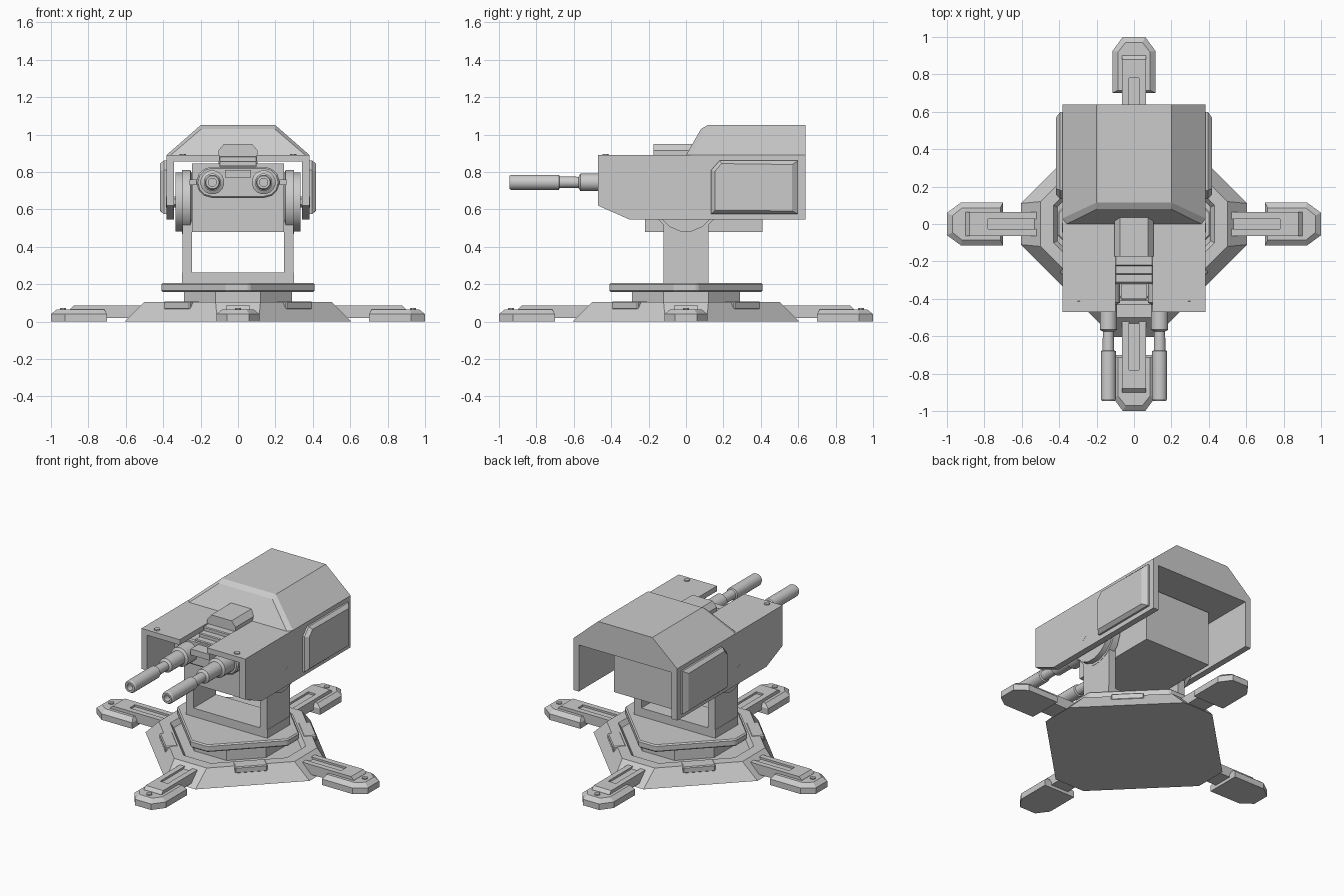
import bpy, bmesh, math
from mathutils import Matrix, Vector

if "Cube" in bpy.data.objects:
    bpy.data.objects.remove(bpy.data.objects["Cube"])


def finish(name, bm, bevel=0):
    bmesh.ops.recalc_face_normals(bm, faces=bm.faces)
    me = bpy.data.meshes.new(name)
    bm.to_mesh(me)
    bm.free()
    ob = bpy.data.objects.new(name, me)
    bpy.context.collection.objects.link(ob)
    if bevel:
        m = ob.modifiers.new("Bevel", 'BEVEL')
        m.width, m.segments, m.limit_method = bevel, 1, 'ANGLE'
    return ob


def loft(name, rings, bevel=0):
    """Skin a list of equal-length closed rings and cap both ends."""
    bm = bmesh.new()
    vs = [[bm.verts.new(p) for p in r] for r in rings]
    n = len(vs[0])
    for a, b in zip(vs, vs[1:]):
        for i in range(n):
            bm.faces.new((a[i], a[(i + 1) % n], b[(i + 1) % n], b[i]))
    bm.faces.new(vs[0])
    bm.faces.new(vs[-1])
    return finish(name, bm, bevel)


def at(axis, p, d):
    return {'x': (d, p[0], p[1]), 'y': (p[0], d, p[1]), 'z': (p[0], p[1], d)}[axis]


def prism(name, pts, axis, a, b, bevel=0):
    return loft(name, [[at(axis, p, d) for p in pts] for d in (a, b)], bevel)


def box(name, x, y, z, bevel=0):
    return prism(name, [(x[0], y[0]), (x[1], y[0]), (x[1], y[1]), (x[0], y[1])], 'z', *z, bevel)


def octagon(r, c):
    return [(r, -c), (r, c), (c, r), (-c, r), (-r, c), (-r, -c), (-c, -r), (c, -r)]


def lathe(name, axis, centre, steps, n=16):
    """Stepped round part: steps are (distance along axis, radius)."""
    ring = [(math.cos((i + .5) * math.tau / n), math.sin((i + .5) * math.tau / n)) for i in range(n)]
    ob = loft(name, [[at(axis, (centre[0] + r * u, centre[1] + r * v), d) for u, v in ring]
                     for d, r in steps])
    with bpy.context.temp_override(active_object=ob, object=ob, selected_objects=[ob],
                                   selected_editable_objects=[ob]):
        bpy.ops.object.shade_smooth_by_angle(angle=math.radians(30))
    return ob


def turn(ob, deg):
    ob.data.transform(Matrix.Rotation(math.radians(deg), 4, 'Z'))


# base plate with sunken top
loft("base_plate", [[at('z', p, z) for p in octagon(r, c)] for r, c, z in
                    ((.605, .11, 0), (.5, .12, .105), (.43, .1, .105), (.41, .09, .075))])
for k in range(4):
    turn(box("base_pad", (.385, .465), (-.1, .1), (.065, .108), .006), 45 + 90 * k)

# four legs with grooved arms and chamfered feet
for k in range(4):
    foot = [(.7, -.115), (.925, -.115), (1, -.06), (1, .06), (.925, .115), (.7, .115)]
    top = [(.715, -.085), (.92, -.085), (.97, -.045), (.97, .045), (.92, .085), (.715, .085)]
    parts = [
        loft("foot", [[at('z', p, 0) for p in foot], [at('z', p, .04) for p in foot],
                      [at('z', p, .064) for p in top]]),
        box("leg_arm", (.4, .8), (-.065, .065), (.02, .072)),
        prism("leg_arm_end", [(.78, .02), (.9, .02), (.9, .065), (.88, .085), (.78, .085)],
              'y', -.065, .065),
        lathe("foot_bolt", 'z', (.935, 0), [(.05, .018), (.072, .018)], 8)]
    parts += [box("leg_rail", (.45, .78), (min(s * .028, s * .065), max(s * .028, s * .065)),
                  (.05, .085)) for s in (-1, 1)]
    for p in parts:
        turn(p, 90 * k)

# turntable
prism("turntable_neck", octagon(.29, .12), 'z', .07, .158)
prism("turntable_disc", octagon(.41, .06), 'z', .158, .206, .008)

# yoke
box("yoke_floor", (-.3, .3), (-.12, .12), (.2, .262))
for s in (-1, 1):
    prism("yoke_column", [(-.12, .2), (.12, .2), (.12, .72), (-.12, .72)], 'x', s * .245, s * .298)
    lathe("yoke_pivot", 'x', (0, .64), [(s * .245, .15), (s * .255, .175), (s * .3, .175),
                                        (s * .3, .16), (s * .335, .16)])
    lathe("pivot_pin", 'x', (-.02, .64), [(s * .32, .03), (s * .384, .03)], 6)

# inner gun housing
box("gun_housing", (-.245, .245), (-.22, .41), (.48, .845))

# barrel mount, capsule outline
cap = [(.14 * s + .083 * math.cos(a), .745 + .083 * math.sin(a))
       for s, o in ((1, -90), (-1, 90)) for a in [math.radians(o + 30 * i) for i in range(7)]]
prism("barrel_mount", cap, 'y', -.2, -.32, .008)
box("mount_bar", (-.26, .26), (-.3, -.24), (.73, .76))

# twin barrels
for s in (-1, 1):
    lathe("barrel", 'y', (.137 * s, .745), [
        (-.3, .064), (-.42, .064), (-.43, .047), (-.565, .047), (-.575, .03), (-.675, .032),
        (-.68, .041), (-.935, .041), (-.945, .035), (-.945, .022), (-.9, .022)])

# sensor block and stepped slats in the gap
prism("sensor_block", [(-.105, .83), (.105, .83), (.105, .915), (.075, .95), (-.075, .95),
                       (-.105, .915)], 'y', -.175, .04)
for i in range(3):
    box("step_slat", (-.1, .1), (-.225 - .045 * i, -.17 - .045 * i), (.78, .885 - .025 * i), .005)
box("slat_tongue", (-.07, .07), (-.4, -.25), (.77, .81))

# armour shell: side plates, front top plates, bolts
side = [(-.47, .89), (-.47, .62), (-.3, .545), (.64, .545), (.64, .89)]
for s in (-1, 1):
    prism("side_armour", side, 'x', s * .342, s * .383)
    box("front_top_armour", sorted((s * .1, s * .36)), (-.47, .06), (.855, .89))
    lathe("armour_bolt", 'z', (.295 * s, -.43), [(.88, .02), (.897, .018)], 8)
    # bulged side panel
    outer = [(.135, .575), (.135, .81), (.18, .862), (.6, .862), (.6, .575)]
    inner = [(.155, .595), (.155, .805), (.19, .845), (.568, .84), (.568, .592)]
    loft("side_panel", [[at('x', p, s * .375) for p in outer], [at('x', p, s * .395) for p in outer],
                        [at('x', p, s * .417) for p in inner]])

# rear hood, solid with flat ceiling and bevelled sloping front
bm = bmesh.new()
half = [(.36, 0, .855), (.36, 0, .89), (.197, .08, 1.03), (.2, .115, 1.05), (.383, .03, .89),
        (.383, .03, .855), (.2, .64, 1.05), (.383, .64, .89), (.383, .64, .855)]
R = [bm.verts.new(p) for p in half]
L = [bm.verts.new((-x, y, z)) for x, y, z in half]
for V in (R, L):
    for f in ((1, 4, 3, 2), (0, 5, 4, 1), (4, 7, 6, 3), (5, 8, 7, 4)):
        bm.faces.new([V[i] for i in f])
for f in ((0, 1), (1, 2), (2, 3), (3, 6)):
    bm.faces.new((R[f[0]], R[f[1]], L[f[1]], L[f[0]]))
bm.faces.new((R[8], R[7], R[6], L[6], L[7], L[8]))
bm.faces.new((R[0], R[5], R[8], L[8], L[5], L[0]))
finish("rear_hood", bm)
